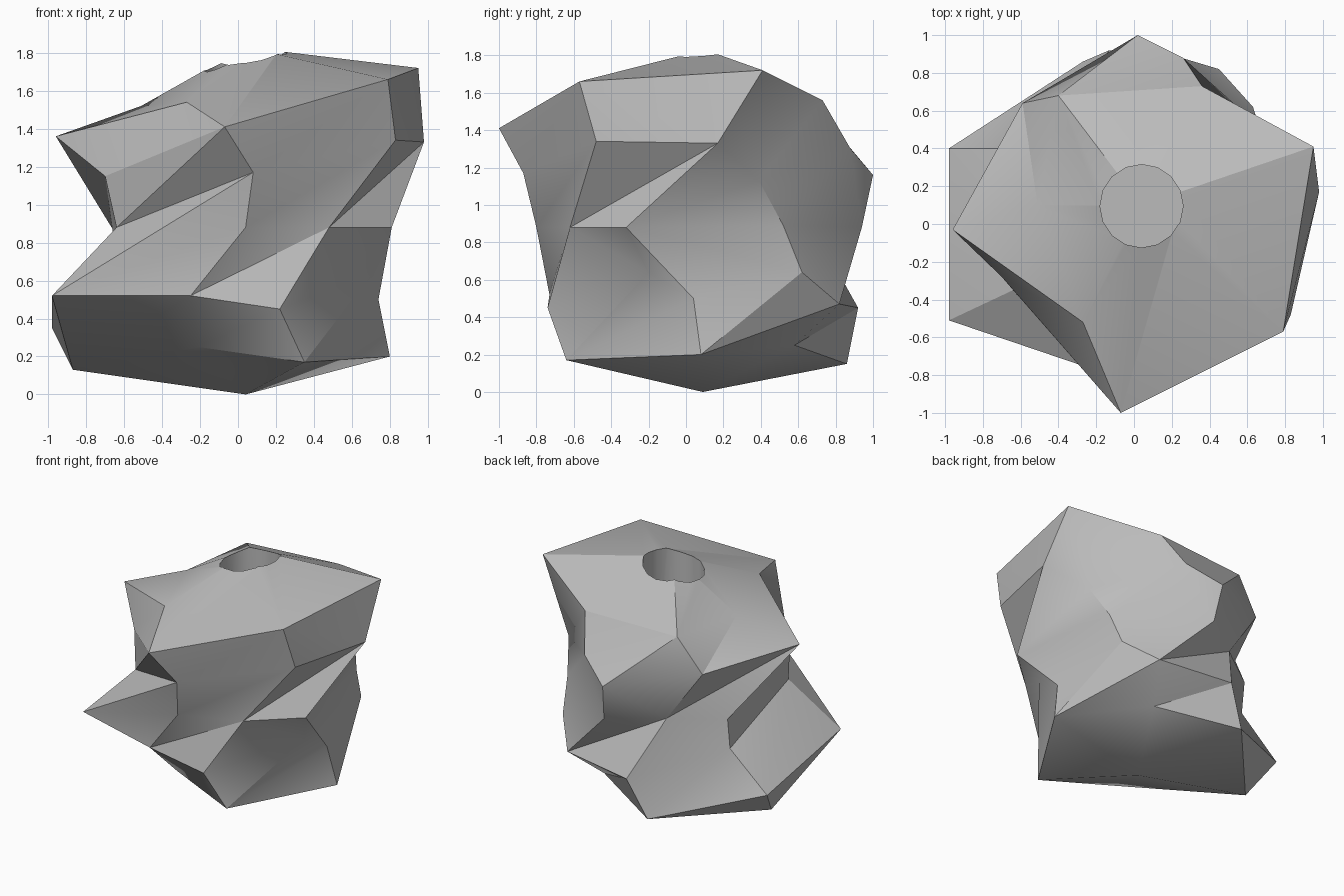
import bpy
import bmesh
import math
from mathutils import Vector

default_cube = bpy.data.objects.get("Cube")
if default_cube:
    bpy.data.objects.remove(default_cube, do_unlink=True)


def flat_material(name, colour):
    material = bpy.data.materials.new(name)
    material.use_nodes = True
    material.diffuse_color = colour
    shader = material.node_tree.nodes["Principled BSDF"]
    shader.inputs["Base Color"].default_value = colour
    shader.inputs["Roughness"].default_value = 0.8
    return material


# Corners of the faceted body, one short ring per level, counterclockwise
corners = {}


def ring(names, *points):
    corners.update(zip(names, map(Vector, points)))


ring("t", (.04, .1, 1.83))
ring("BAXaoWE", (.79, -.57, 1.66), (.95, .41, 1.72), (.36, .73, 1.56),
     (-.4, .68, 1.54), (-.51, .1, 1.52), (-.27, -.52, 1.54), (-.07, -1, 1.41))
ring("DCjYZbUV", (.83, -.48, 1.34), (.98, .17, 1.33), (.74, .39, 1.13),
     (.26, .88, 1.3), (.02, 1, 1.16), (-.59, .64, 1.28), (-.96, -.03, 1.36),
     (-.7, -.28, 1.15))
ring("IHkcihTFG", (.48, -.62, .88), (.81, -.32, .88), (.66, .52, .89),
     (.05, .94, .88), (-.31, .68, .88), (-.66, .43, .87), (-.64, -.35, .88),
     (.08, -.87, 1.17), (.04, -.8, .88))
ring("KJmldegRQS", (.22, -.74, .45), (.71, -.2, .64), (.74, .04, .5),
     (.63, .62, .64), (.45, .82, .47), (-.13, .92, .45), (-.66, .4, .63),
     (-.98, .4, .35), (-.98, -.51, .52), (-.25, -.73, .52))
ring("LMnfPO", (.35, -.64, .17), (.8, .08, .2), (.3, .58, .25),
     (-.27, .86, .15), (-.87, .19, .13), (-.21, -.46, .25))
ring("N", (.04, .09, 0))

# Bands joining each ring to the next: a repeated corner makes a triangle
bands = [
    ("ttttttt", "BAXaoWE"),
    ("BAAXXaaooWWEEEB", "DCjjYZbbUUVVTFF"),
    ("DCCjjYYZZbUUVTFFD", "IIHHkkcciiihhTFGG"),
    ("IHHHkkciihTTTFGGI", "KJmlldddeggRQQQSS"),
    ("KJmmlddeegRRQSSK", "LLLMMMnnfffPPPOO"),
    ("LMnfPO", "NNNNNN"),
]

# Faceted body
bm = bmesh.new()
verts = {name: bm.verts.new(point) for name, point in corners.items()}
for upper, lower in bands:
    count = len(upper)
    for i in range(count):
        k = (i + 1) % count
        loop = list(dict.fromkeys((upper[i], lower[i], lower[k], upper[k])))
        if len(loop) > 2:
            bm.faces.new([verts[name] for name in loop])
bmesh.ops.triangulate(bm, faces=bm.faces[:])
bmesh.ops.recalc_face_normals(bm, faces=bm.faces[:])
mesh = bpy.data.meshes.new("faceted_body")
bm.to_mesh(mesh)
bm.free()
body = bpy.data.objects.new("faceted_body", mesh)
bpy.context.collection.objects.link(body)
mesh.materials.append(flat_material("stone grey", (0.5, 0.5, 0.5, 1)))

# Round socket sunk into the top
floor, roof = 1.0, 2.2
bpy.ops.mesh.primitive_cylinder_add(vertices=16, radius=.22, depth=roof - floor,
                                    location=(.04, .095, (floor + roof) / 2))
cutter = bpy.context.object
cutter.name = "socket_cutter"
cutter.hide_render = True
cutter.data.materials.append(mesh.materials[0])
socket = body.modifiers.new("socket", "BOOLEAN")
socket.operation = "DIFFERENCE"
socket.solver = "EXACT"
socket.object = cutter

bpy.ops.object.select_all(action="DESELECT")
body.select_set(True)
bpy.context.view_layer.objects.active = body
bpy.ops.object.modifier_apply(modifier=socket.name)
bpy.data.objects.remove(cutter, do_unlink=True)

# Soft shading across shallow facets, crisp ridges elsewhere
bpy.ops.object.shade_smooth_by_angle(angle=math.radians(30))
